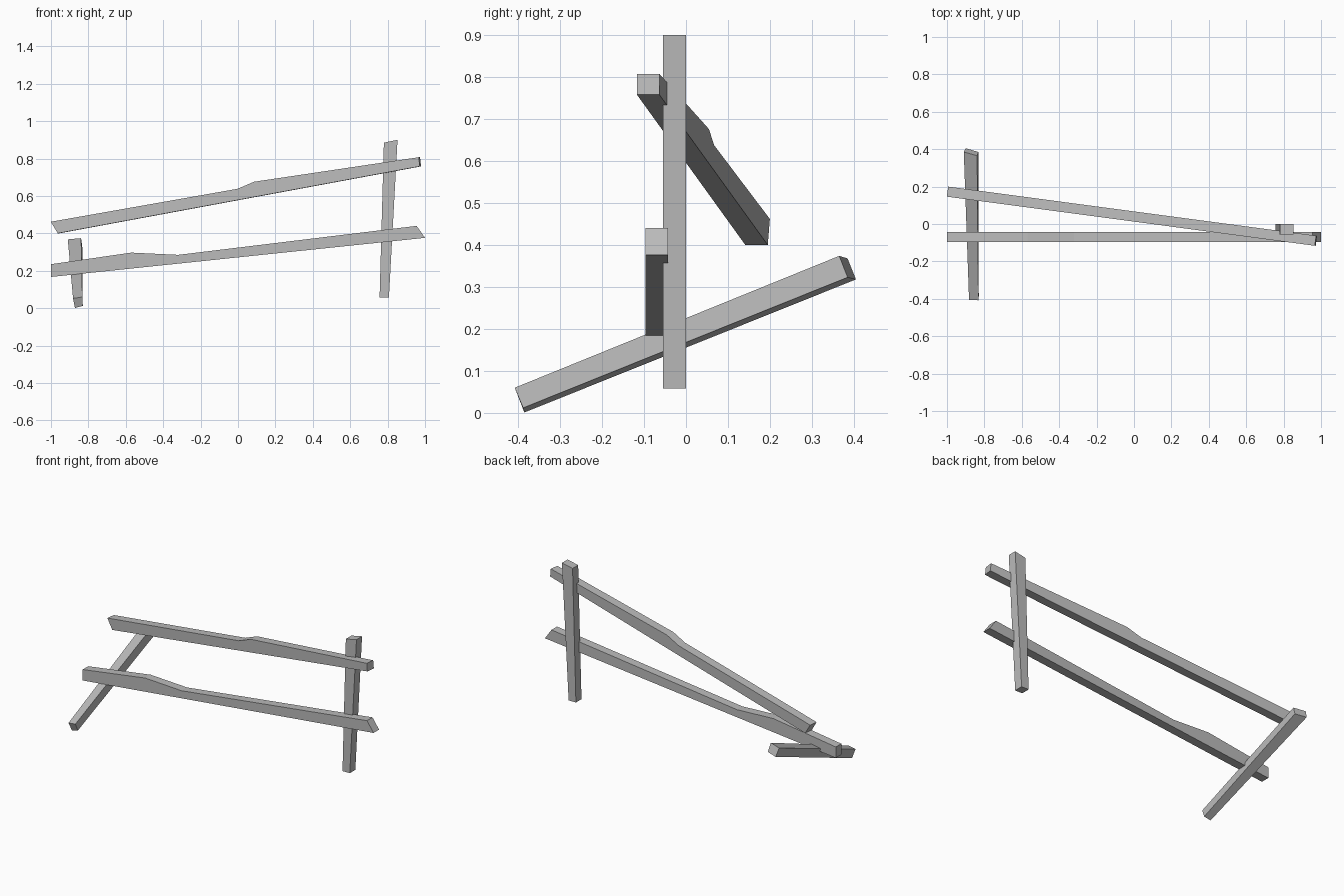
import bpy
import bmesh
from math import cos, radians
from mathutils import Matrix

if "Cube" in bpy.data.objects:
    bpy.data.objects.remove(bpy.data.objects["Cube"], do_unlink=True)

wood = bpy.data.materials.new("weathered_grey_wood")
wood.use_nodes = True
grey = (0.5, 0.5, 0.5, 1)
wood.diffuse_color = grey
wood.node_tree.nodes["Principled BSDF"].inputs["Base Color"].default_value = grey


def loft(name, ring_a, ring_b):
    """Closed solid between two matching outlines."""
    bm = bmesh.new()
    a = [bm.verts.new(p) for p in ring_a]
    b = [bm.verts.new(p) for p in ring_b]
    bm.faces.new(a)
    bm.faces.new(b[::-1])
    for i in range(len(a)):
        j = (i + 1) % len(a)
        bm.faces.new((a[j], a[i], b[i], b[j]))
    bmesh.ops.recalc_face_normals(bm, faces=bm.faces)
    mesh = bpy.data.meshes.new(name)
    bm.to_mesh(mesh)
    bm.free()
    mesh.materials.append(wood)
    obj = bpy.data.objects.new(name, mesh)
    bpy.context.collection.objects.link(obj)
    return obj


def plank(name, outline, y0, y1, turn=0, offset=0):
    """Outline in x and z given thickness along y, then turned about z."""
    stretch = 1 / cos(turn)
    place = Matrix.Translation((0, offset, 0)) @ Matrix.Rotation(turn, 4, "Z")
    obj = loft(name, [(x * stretch, y0, z) for x, z in outline],
               [(x * stretch, y1, z) for x, z in outline])
    obj.data.transform(place)
    return obj


# Rails with a worn bump along the upper edge
plank("lower_rail",
      [(-1, 0.167), (1, 0.376), (0.955, 0.44), (-0.32, 0.285),
       (-0.57, 0.297), (-1, 0.235)], -0.097, -0.043)
plank("upper_rail",
      [(-0.96, 0.4), (0.975, 0.758), (0.97, 0.807), (0.09, 0.676),
       (0, 0.638), (-0.997, 0.462)], -0.027, 0.027, radians(-7.6), 0.04)

# Upright post, wider at the top
plank("upright_post",
      [(0.757, 0.058), (0.807, 0.058), (0.853, 0.9), (0.78, 0.885)],
      -0.055, 0)

# Fallen post lying at a slant with a skewed far end
loft("fallen_post",
     [(-0.872, -0.385, 0.001), (-0.83, -0.388, 0.012),
      (-0.832, -0.408, 0.06), (-0.882, -0.405, 0.052)],
     [(-0.9, 0.405, 0.318), (-0.832, 0.385, 0.323),
      (-0.839, 0.365, 0.374), (-0.91, 0.385, 0.368)])
